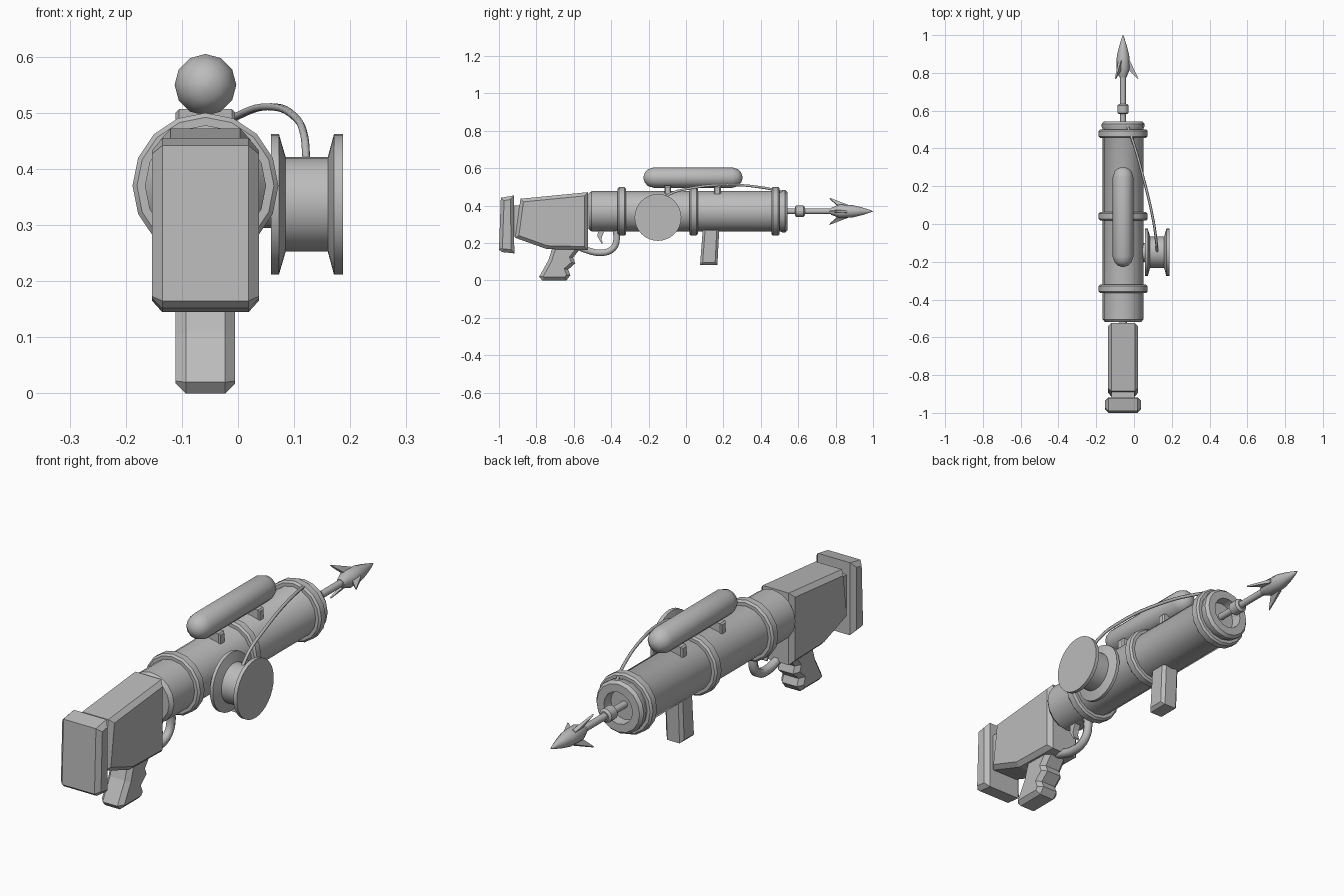
import bpy, bmesh, math
from mathutils import Vector, Matrix

if "Cube" in bpy.data.objects:
    bpy.data.objects.remove(bpy.data.objects["Cube"])

CX, CZ = -0.058, 0.37          # barrel axis
grey = bpy.data.materials.new("plain_grey")
grey.diffuse_color = (0.5, 0.5, 0.5, 1)
grey.use_nodes = True
grey.node_tree.nodes["Principled BSDF"].inputs["Base Color"].default_value = grey.diffuse_color


def finish(bm, name, smooth=True, angle=32):
    bmesh.ops.recalc_face_normals(bm, faces=bm.faces[:])
    me = bpy.data.meshes.new(name)
    bm.to_mesh(me)
    bm.free()
    ob = bpy.data.objects.new(name, me)
    bpy.context.collection.objects.link(ob)
    me.materials.append(grey)
    if smooth:
        me.shade_smooth()
        me.set_sharp_from_angle(angle=math.radians(angle))
    return ob


def lathe(name, profile, sides, centre, axis="Y", angle=32):
    """Turn (position, radius) pairs around an axis; ends are capped."""
    bm = bmesh.new()
    rings = []
    for p, r in profile:
        ring = []
        for i in range(sides):
            a = 2 * math.pi * i / sides
            u, v = r * math.cos(a), r * math.sin(a)
            off = (u, p, v) if axis == "Y" else (p, u, v)
            ring.append(bm.verts.new(Vector(centre) + Vector(off)))
        rings.append(ring)
    for a, b in zip(rings, rings[1:]):
        for i in range(sides):
            j = (i + 1) % sides
            bm.faces.new((a[i], a[j], b[j], b[i]))
    bm.faces.new(rings[0])
    bm.faces.new(rings[-1])
    return finish(bm, name, angle=angle)


def slab(name, outline, half, chamfer):
    """Extrude a (y, z) outline across x and chamfer the side rims."""
    bm = bmesh.new()
    left = [bm.verts.new((CX - half, y, z)) for y, z in outline]
    right = [bm.verts.new((CX + half, y, z)) for y, z in outline]
    n = len(outline)
    caps = [bm.faces.new(left), bm.faces.new(right)]
    for i in range(n):
        j = (i + 1) % n
        bm.faces.new((left[i], left[j], right[j], right[i]))
    bmesh.ops.recalc_face_normals(bm, faces=bm.faces[:])
    if chamfer:
        rim = list({e for f in caps for e in f.edges})
        bmesh.ops.bevel(bm, geom=rim, offset=chamfer, segments=1,
                        affect='EDGES', clamp_overlap=True)
    return finish(bm, name, smooth=False)


def tube(name, points, radius, res=3):
    """Round tube along a smooth path."""
    cu = bpy.data.curves.new(name, 'CURVE')
    cu.dimensions = '3D'
    cu.bevel_depth = radius
    cu.bevel_resolution = 1
    cu.resolution_u = res
    cu.use_fill_caps = True
    sp = cu.splines.new('BEZIER')
    sp.bezier_points.add(len(points) - 1)
    for bp, co in zip(sp.bezier_points, points):
        bp.co = co
        bp.handle_left_type = bp.handle_right_type = 'AUTO'
    cu.materials.append(grey)
    ob = bpy.data.objects.new(name, cu)
    bpy.context.collection.objects.link(ob)
    return ob


axis = (CX, 0, CZ)

# barrel with hollow muzzle
lathe("barrel", [(-0.52, 0.095), (-0.505, 0.108), (0.505, 0.108), (0.515, 0.113),
                 (0.53, 0.113), (0.543, 0.102), (0.543, 0.068), (0.47, 0.062)], 16, axis)

# raised bands
for name, y in (("rear_band", -0.343), ("middle_band", 0.041), ("front_band", 0.478)):
    h = 0.022
    lathe(name, [(y - h, 0.10), (y - h, 0.122), (y - h + 0.008, 0.13),
                 (y + h - 0.008, 0.13), (y + h, 0.122), (y + h, 0.10)], 16, axis)

# gas tank on top, rounded ends
R, y0, y1 = 0.055, -0.227, 0.302
arc = [math.radians(a) for a in (8, 30, 55, 90)]
tank = [(y0 + R * (1 - math.cos(a)), R * math.sin(a)) for a in arc]
tank += [(y1 - R * (1 - math.cos(a)), R * math.sin(a)) for a in reversed(arc)]
lathe("gas_tank", tank, 12, (CX, 0, 0.55), angle=40)

# tank mounts
for name, y in (("rear_tank_mount", -0.098), ("front_tank_mount", 0.168)):
    slab(name, [(y - 0.018, 0.45), (y + 0.018, 0.45), (y + 0.018, 0.507),
                (y - 0.018, 0.507)], 0.053, 0.006)

# line reel on the right and its hub
lathe("line_reel", [(0.059, 0.125), (0.073, 0.125), (0.085, 0.084), (0.16, 0.084),
                    (0.171, 0.125), (0.187, 0.125)], 32, (0, -0.15, 0.337), "X")
lathe("reel_hub", [(0.0, 0.05), (0.062, 0.05)], 16, (0, -0.15, 0.345), "X")

# line from reel to muzzle
tube("line", [(0.122, -0.145, 0.415), (0.118, -0.09, 0.46), (0.10, 0.03, 0.494),
              (0.056, 0.22, 0.511), (0.0, 0.42, 0.495), (-0.035, 0.52, 0.472)], 0.007, 5)

# harpoon shaft, collar and head
lathe("harpoon_shaft", [(0.46, 0.015), (0.85, 0.015)], 12, axis)
lathe("harpoon_collar", [(0.582, 0.02), (0.588, 0.03), (0.628, 0.03), (0.636, 0.02)], 12, axis)
lathe("harpoon_head", [(0.775, 0.018), (0.82, 0.036), (0.89, 0.033), (0.94, 0.021),
                       (0.985, 0.007), (1.0, 0.001)], 12, axis)

# three barbs around the head
for k in range(3):
    bm = bmesh.new()
    prof = [(0.02, 0.87), (0.036, 0.865), (0.082, 0.768), (0.074, 0.772), (0.02, 0.825)]
    a = [bm.verts.new((r, y, -0.008 if r < 0.05 else -0.003)) for r, y in prof]
    b = [bm.verts.new((r, y, 0.008 if r < 0.05 else 0.003)) for r, y in prof]
    bm.faces.new(a)
    bm.faces.new(b)
    for i in range(5):
        j = (i + 1) % 5
        bm.faces.new((a[i], a[j], b[j], b[i]))
    bm.transform(Matrix.Translation(axis) @ Matrix.Rotation(k * 2 * math.pi / 3, 4, 'Y'))
    finish(bm, f"barb_{k + 1}", smooth=False)

# stock and butt pad
slab("stock", [(-0.885, 0.437), (-0.525, 0.472), (-0.525, 0.163), (-0.745, 0.168),
               (-0.913, 0.228)], 0.08, 0.018)
slab("butt_pad", [(-0.99, 0.442), (-0.92, 0.455), (-0.918, 0.145), (-0.985, 0.152),
                  (-1.0, 0.165)], 0.095, 0.018)
slab("stock_link", [(-0.93, 0.40), (-0.87, 0.40), (-0.87, 0.235), (-0.93, 0.235)], 0.06, 0)

# pistol grip with finger notches
slab("pistol_grip", [(-0.71, 0.19), (-0.735, 0.11), (-0.785, 0.02), (-0.768, 0.0),
                     (-0.64, 0.0), (-0.618, 0.028), (-0.63, 0.058), (-0.592, 0.092),
                     (-0.603, 0.122), (-0.57, 0.165), (-0.57, 0.19)], 0.053, 0.018)

# trigger and guard
tube("trigger_guard", [(CX, -0.585, 0.185), (CX, -0.53, 0.162), (CX, -0.46, 0.148),
                       (CX, -0.40, 0.163), (CX, -0.374, 0.20), (CX, -0.374, 0.275)], 0.02)
slab("trigger", [(-0.47, 0.28), (-0.473, 0.235), (-0.462, 0.215), (-0.45, 0.195),
                 (-0.445, 0.20), (-0.452, 0.222), (-0.447, 0.24), (-0.43, 0.28)], 0.014, 0)

# front handle
slab("front_handle", [(0.09, 0.28), (0.178, 0.28), (0.168, 0.083), (0.075, 0.083)], 0.042, 0.013)
